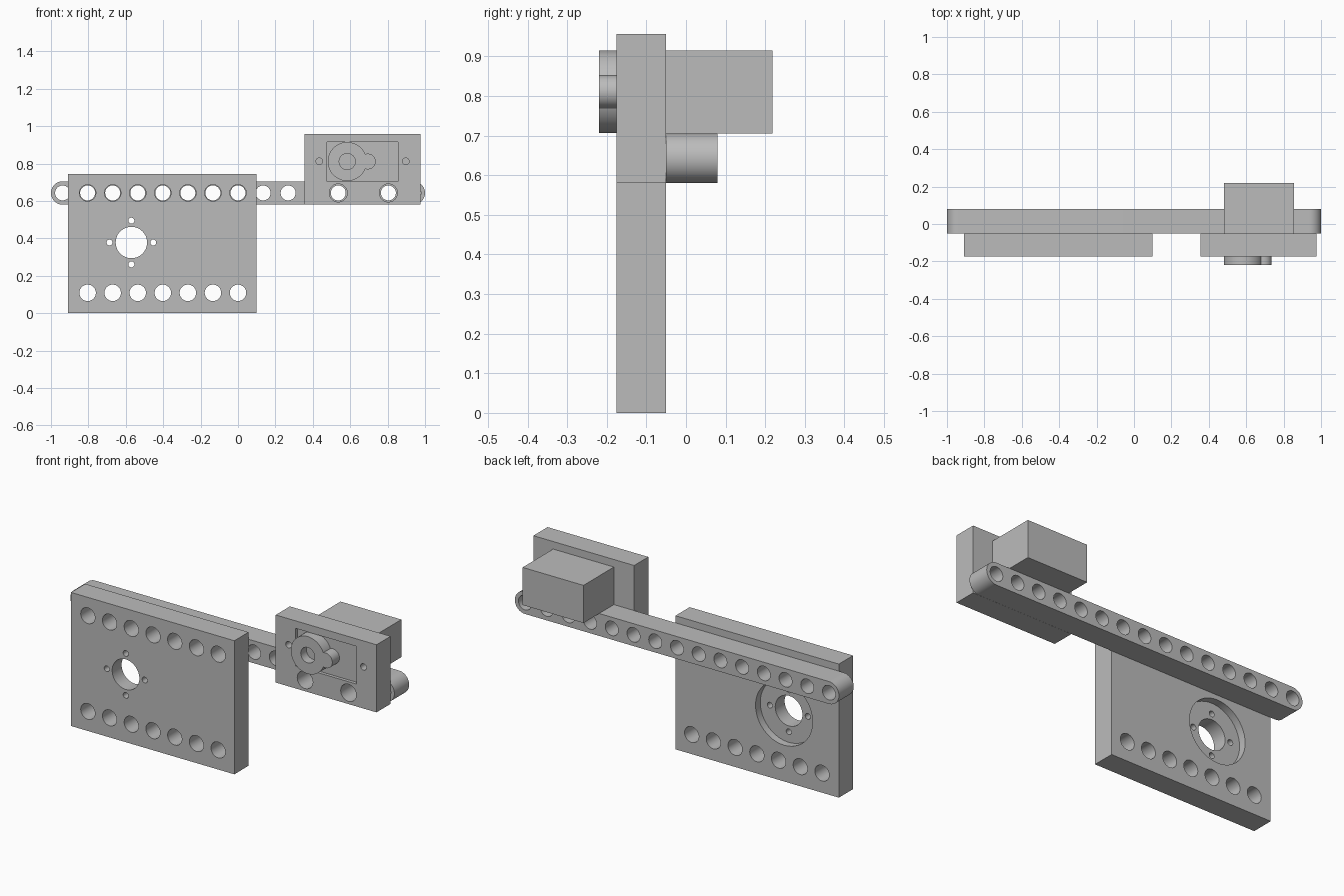
import bpy
import bmesh
from math import cos, sin, pi, radians
from mathutils import Matrix

old = bpy.data.objects.get("Cube")
if old:
    bpy.data.objects.remove(old, do_unlink=True)

grey = bpy.data.materials.new("plain grey")
grey.use_nodes = True
colour = (0.5, 0.5, 0.5, 1)
grey.diffuse_color = colour
grey.node_tree.nodes["Principled BSDF"].inputs["Base Color"].default_value = colour


def to_object(name, bm):
    bmesh.ops.recalc_face_normals(bm, faces=bm.faces)
    mesh = bpy.data.meshes.new(name)
    bm.to_mesh(mesh)
    bm.free()
    mesh.materials.append(grey)
    obj = bpy.data.objects.new(name, mesh)
    bpy.context.collection.objects.link(obj)
    return obj


def box(name, x0, x1, y0, y1, z0, z1):
    bm = bmesh.new()
    place = Matrix.Translation(((x0 + x1) / 2, (y0 + y1) / 2, (z0 + z1) / 2))
    size = Matrix.Diagonal((x1 - x0, y1 - y0, z1 - z0, 1))
    bmesh.ops.create_cube(bm, size=1, matrix=place @ size)
    return to_object(name, bm)


def cylinders(name, centres, r, y0, y1, sides=48):
    """Cylinders along y at each (x, z) centre, in one object."""
    bm = bmesh.new()
    for x, z in centres:
        place = Matrix.Translation((x, (y0 + y1) / 2, z)) @ Matrix.Rotation(pi / 2, 4, 'X')
        bmesh.ops.create_cone(bm, cap_ends=True, segments=sides, radius1=r,
                              radius2=r, depth=y1 - y0, matrix=place)
    return to_object(name, bm)


def combine(obj, other, operation='DIFFERENCE'):
    other.hide_render = True
    mod = obj.modifiers.new("combine", 'BOOLEAN')
    mod.operation = operation
    mod.solver = 'EXACT'
    mod.object = other
    bpy.context.view_layer.objects.active = obj
    bpy.ops.object.modifier_apply(modifier=mod.name)
    bpy.data.objects.remove(other, do_unlink=True)


def drill(obj, centres, r, y0, y1):
    combine(obj, cylinders("cutter", centres, r, y0, y1))


PITCH = 0.134
FRONT, MID, BACK = -0.175, -0.05, 0.08
ROW = 0.643
beam_x = [PITCH * (i - 7) for i in range(15)]

# Long rounded beam with a row of holes
bm = bmesh.new()
r = 0.0625
outline = []
for side, start in ((1, -pi / 2), (-1, pi / 2)):
    for i in range(25):
        a = start + pi * i / 24
        outline.append(bm.verts.new((side * (1 - r) + r * cos(a), MID, ROW + r * sin(a))))
face = bm.faces.new(outline)
new = bmesh.ops.extrude_face_region(bm, geom=[face])["geom"]
bmesh.ops.translate(bm, vec=(0, BACK - MID, 0),
                    verts=[v for v in new if isinstance(v, bmesh.types.BMVert)])
beam = to_object("beam", bm)
drill(beam, [(x, ROW) for x in beam_x], 0.04, -0.2, 0.2)

# Large plate: round pocket behind, bore, screw holes, two hole rows
plate = box("mounting_plate", -0.908, 0.1, FRONT, MID, 0, 0.745)
cx, cz = -0.57, 0.378
drill(plate, [(cx, cz)], 0.176, MID - 0.042, 0.1)
drill(plate, [(cx, cz)], 0.084, -0.3, 0.1)
drill(plate, [(cx + 0.117 * cos(k * pi / 2), cz + 0.117 * sin(k * pi / 2))
              for k in range(4)], 0.016, -0.3, 0.1)
drill(plate, [(x, z) for x in beam_x[1:8] for z in (0.109, ROW)], 0.044, -0.3, 0.1)

# Small plate with a shallow window, two bolt holes, two blind screw holes
bracket = box("motor_bracket", 0.355, 0.977, FRONT, MID, 0.58, 0.957)
combine(bracket, box("cutter", 0.476, 0.855, -0.3, FRONT + 0.018, 0.705, 0.915))
drill(bracket, [(x, ROW) for x in (beam_x[11], beam_x[13])], 0.048, -0.3, 0.1)
drill(bracket, [(0.435, 0.812), (0.897, 0.812)], 0.018, -0.3, -0.1)

# Motor body behind the bracket
motor = box("motor_body", 0.48, 0.855, MID, 0.218, 0.705, 0.915)

# Round boss with a side lobe and a blind bore
boss = cylinders("motor_boss", [(0.584, 0.811)], 0.104, -0.22, -0.156, 64)
combine(boss, cylinders("lobe", [(0.694, 0.811)], 0.042, -0.22, -0.156), 'UNION')
drill(boss, [(0.584, 0.811)], 0.043, -0.3, -0.17)

for obj in (beam, plate, bracket, motor, boss):
    bpy.ops.object.select_all(action='DESELECT')
    obj.select_set(True)
    bpy.context.view_layer.objects.active = obj
    bpy.ops.object.shade_smooth_by_angle(angle=radians(30))
